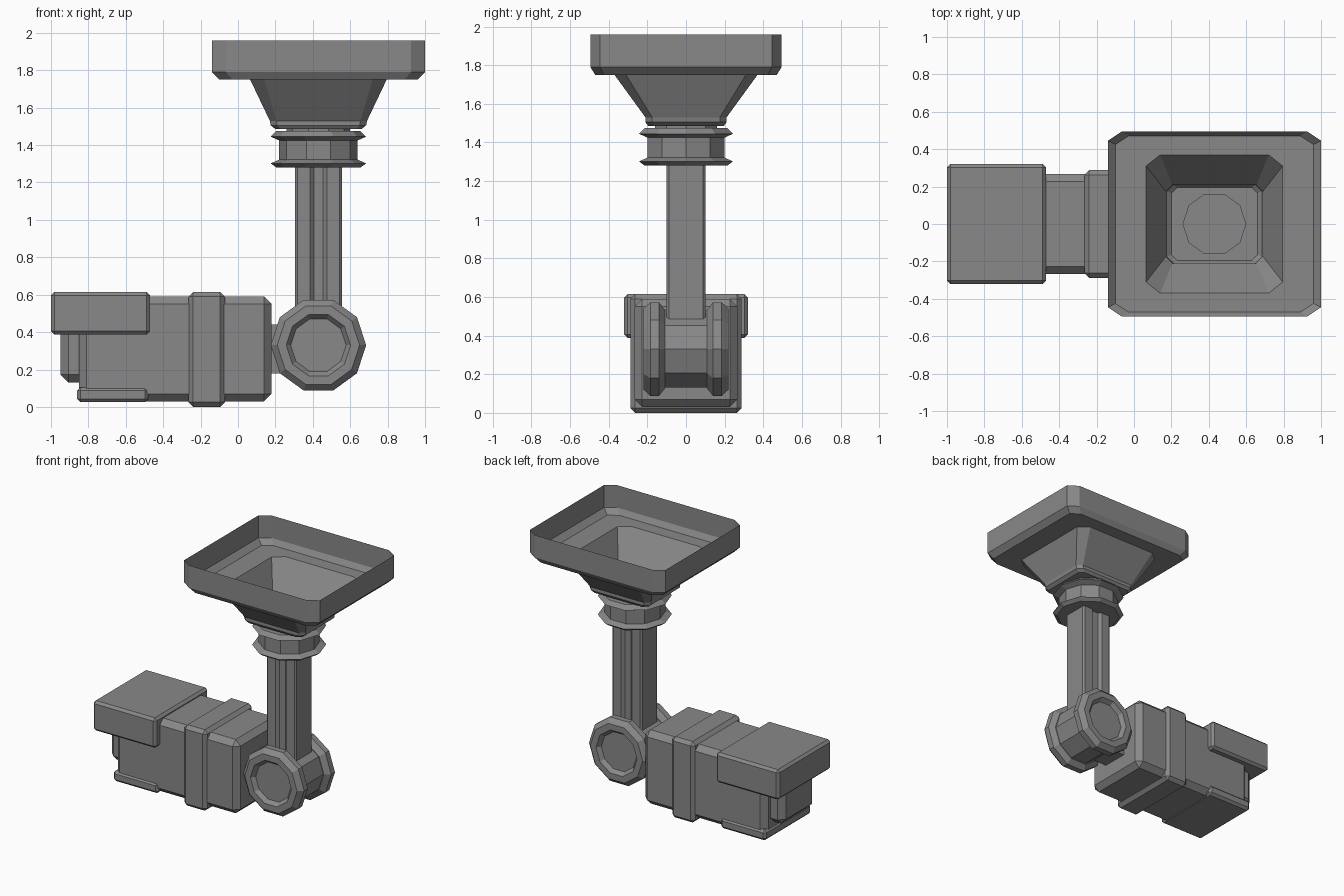
import bpy, bmesh, math
from mathutils import Vector

cube = bpy.data.objects.get("Cube")
if cube:
    bpy.data.objects.remove(cube, do_unlink=True)

AXIS_X = 0.43    # shared centre line of mount, pole and hinge
HINGE_Z = 0.33
SIDES = 10

grey = bpy.data.materials.new("grey_metal")
grey.use_nodes = True
color = (0.25, 0.25, 0.25, 1)
grey.diffuse_color = color
grey.node_tree.nodes["Principled BSDF"].inputs["Base Color"].default_value = color


def finish(name, bm):
    bmesh.ops.recalc_face_normals(bm, faces=bm.faces)
    mesh = bpy.data.meshes.new(name)
    bm.to_mesh(mesh)
    bm.free()
    mesh.materials.append(grey)
    obj = bpy.data.objects.new(name, mesh)
    bpy.context.collection.objects.link(obj)
    return obj


def box(name, x, y, z, bevel=0.0):
    """Chamfered box from x range, half width y and z range."""
    bm = bmesh.new()
    bmesh.ops.create_cube(bm, size=1)
    for v in bm.verts:
        v.co = Vector((x[0] + (v.co.x + 0.5) * (x[1] - x[0]),
                       v.co.y * 2 * y,
                       z[0] + (v.co.z + 0.5) * (z[1] - z[0])))
    if bevel:
        bmesh.ops.bevel(bm, geom=bm.edges[:], offset=bevel, segments=1,
                        affect='EDGES', profile=0.5)
    return finish(name, bm)


def loft(name, rings, cap_start=True, cap_end=True):
    """Skin between closed rings of equal point count."""
    bm = bmesh.new()
    loops = [[bm.verts.new(p) for p in ring] for ring in rings]
    n = len(loops[0])
    for a, b in zip(loops, loops[1:]):
        for i in range(n):
            j = (i + 1) % n
            bm.faces.new((a[i], a[j], b[j], b[i]))
    if cap_start:
        bm.faces.new(loops[0])
    if cap_end:
        bm.faces.new(loops[-1])
    return finish(name, bm)


def ring(radius, height, along_y=False):
    points = []
    for i in range(SIDES):
        a = math.tau * i / SIDES
        c, s = radius * math.cos(a), radius * math.sin(a)
        points.append((AXIS_X + c, height, HINGE_Z + s) if along_y
                      else (AXIS_X + c, s, height))
    return points


def cut_rectangle(hx, hy, cx, cy, z):
    """Rectangle with cut corners, centred on the mount."""
    quarter = [(hx, hy - cy), (hx - cx, hy)]
    pts = quarter + [(-x, y) for x, y in reversed(quarter)]
    pts += [(-x, -y) for x, y in pts]
    return [(AXIS_X + x, y, z) for x, y in pts]


# Camera housing
box("camera_body", (-0.85, 0.18), 0.267, (0.03, 0.59), 0.04)
box("body_band", (-0.265, -0.07), 0.288, (0.0, 0.615), 0.025)
box("sun_hood", (-1.0, -0.47), 0.32, (0.388, 0.615), 0.018)
box("lens_nose", (-0.95, -0.7), 0.2, (0.13, 0.5), 0.043)
box("lower_tray", (-0.86, -0.48), 0.278, (0.025, 0.105), 0.018)
box("hinge_link", (0.15, 0.34), 0.1, (0.18, 0.44))

# Hinge drum with a recessed disc on each side
loft("hinge_hub", [ring(0.21, y, True) for y in (-0.125, 0.125)])
disc_profile = [(0.215, 0.11), (0.255, 0.14), (0.255, 0.185), (0.22, 0.22),
                (0.172, 0.22), (0.148, 0.19)]
for side, label in ((-1, "front"), (1, "back")):
    loft(label + "_hinge_disc",
         [ring(r, side * y, True) for r, y in disc_profile])

# Grooved pole
half = [(0.125, 0.088), (0.113, 0.1), (0.045, 0.1), (0.025, 0.08)]
upper = half + [(-x, y) for x, y in reversed(half)]
outline = upper + [(-x, -y) for x, y in upper]
loft("pole", [[(AXIS_X + x, y, z) for x, y in outline] for z in (0.36, 1.3)])

# Flanged collar
collar_profile = [(0.225, 1.28), (0.255, 1.302), (0.21, 1.322), (0.21, 1.425),
                  (0.255, 1.445), (0.225, 1.475), (0.17, 1.475), (0.17, 1.5)]
loft("pole_collar", [ring(r, z) for r, z in collar_profile])

# Open ceiling mount, a thin shell with a funnel
loft("ceiling_mount", [
    cut_rectangle(0.57, 0.495, 0.075, 0.05, 1.96),
    cut_rectangle(0.57, 0.495, 0.075, 0.05, 1.79),
    cut_rectangle(0.53, 0.47, 0.07, 0.045, 1.75),
    cut_rectangle(0.365, 0.37, 0.075, 0.06, 1.75),
    cut_rectangle(0.26, 0.21, 0.035, 0.035, 1.53),
    cut_rectangle(0.255, 0.21, 0.035, 0.035, 1.505),
    cut_rectangle(0.23, 0.195, 0.03, 0.03, 1.485),
], cap_start=False)
